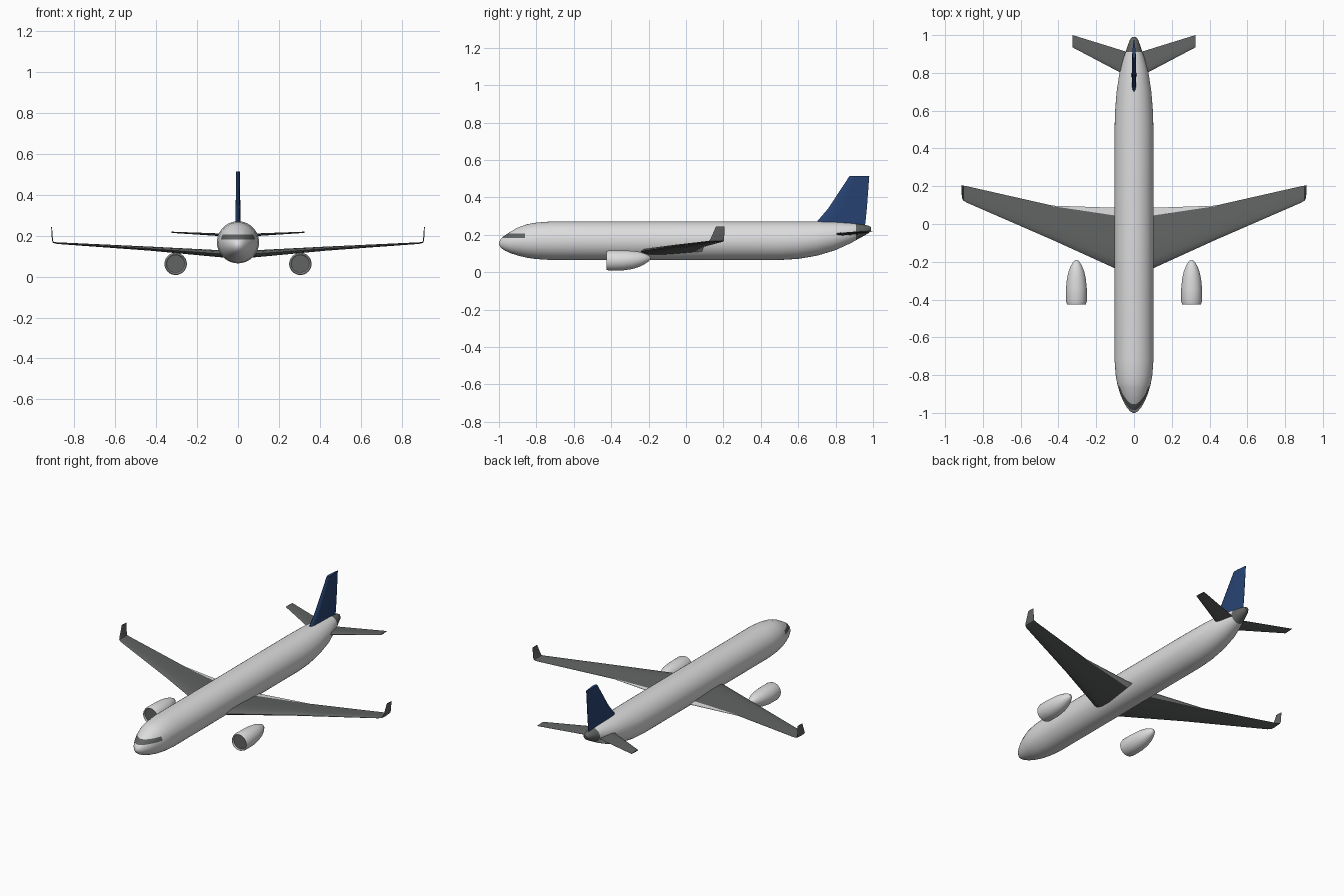
import bpy, bmesh
from math import sin, cos, pi, radians
from mathutils import Vector

old = bpy.data.objects.get("Cube")
if old:
    bpy.data.objects.remove(old)


def material(name, rgb):
    m = bpy.data.materials.new(name)
    m.use_nodes = True
    m.diffuse_color = (*rgb, 1)
    m.node_tree.nodes["Principled BSDF"].inputs["Base Color"].default_value = (*rgb, 1)
    return m


WHITE = material("white paint", (0.72, 0.72, 0.73))
GREY = material("dark grey", (0.12, 0.125, 0.125))
BLUE = material("navy blue", (0.02, 0.055, 0.17))


def loft(name, rings, mats, rule=None, cuts=(), mirror=False, angle=40):
    """Skin closed rings, cap the ends, cut along planes and colour by rule."""
    bm = bmesh.new()
    loops = [[bm.verts.new(p) for p in ring] for ring in rings]
    n = len(loops[0])
    for a, b in zip(loops, loops[1:]):
        for i in range(n):
            j = (i + 1) % n
            bm.faces.new((a[i], a[j], b[j], b[i]))
    bm.faces.new(loops[0])
    bm.faces.new(loops[-1])
    for co, no in cuts:
        bmesh.ops.bisect_plane(bm, geom=bm.verts[:] + bm.edges[:] + bm.faces[:],
                               plane_co=co, plane_no=no, dist=1e-5)
    bmesh.ops.recalc_face_normals(bm, faces=bm.faces[:])
    if rule:
        for f in bm.faces:
            f.material_index = rule(f.calc_center_median())
    mesh = bpy.data.meshes.new(name)
    bm.to_mesh(mesh)
    bm.free()
    for m in mats:
        mesh.materials.append(m)
    ob = bpy.data.objects.new(name, mesh)
    bpy.context.collection.objects.link(ob)
    if mirror:
        ob.modifiers.new("Mirror", "MIRROR").use_mirror_merge = False
    bpy.ops.object.select_all(action="DESELECT")
    ob.select_set(True)
    bpy.context.view_layer.objects.active = ob
    bpy.ops.object.shade_smooth_by_angle(angle=radians(angle))
    return ob


def oval(x, y, half_width, bottom, top, n=40):
    mid, half = (top + bottom) / 2, (top - bottom) / 2
    return [(x + half_width * cos(2 * pi * i / n), y, mid + half * sin(2 * pi * i / n))
            for i in range(n)]


def foil(x, z, lead, trail, thick, lean=0):
    """Aerofoil section; lean tips it from a flat wing (0) to a fin (90)."""
    a = radians(lean)
    shape = [(0, 0), (0.04, 0.3), (0.15, 0.48), (0.35, 0.5), (0.65, 0.3), (1, 0.04)]
    outline = shape + [(u, -v) for u, v in reversed(shape[1:])]
    return [(x - v * thick * sin(a), lead + u * (trail - lead), z + v * thick * cos(a))
            for u, v in outline]


# Fuselage: y, half width, bottom, top
body = [(-1.0, 0.006, 0.148, 0.16), (-0.99, 0.022, 0.13, 0.178), (-0.97, 0.039, 0.116, 0.196),
        (-0.94, 0.056, 0.102, 0.215), (-0.9, 0.073, 0.089, 0.238), (-0.85, 0.088, 0.077, 0.256),
        (-0.8, 0.097, 0.07, 0.265), (-0.72, 0.103, 0.065, 0.271), (0.5, 0.103, 0.065, 0.271),
        (0.6, 0.1, 0.071, 0.271), (0.7, 0.092, 0.088, 0.271), (0.8, 0.077, 0.118, 0.268),
        (0.88, 0.055, 0.155, 0.262), (0.94, 0.035, 0.188, 0.255), (0.975, 0.022, 0.208, 0.249),
        (0.99, 0.01, 0.222, 0.24)]


def body_colour(c):
    windscreen = c.y < -0.86 and 0.182 < c.z < 0.206
    return int(windscreen or c.y > 0.91)


loft("fuselage", [oval(0, *r) for r in body], [WHITE, GREY], body_colour,
     cuts=[((0, -0.86, 0), (0, 1, 0)), ((0, 0.91, 0), (0, 1, 0)),
           ((0, 0, 0.182), (0, 0, 1)), ((0, 0, 0.206), (0, 0, 1))])

# Wings with upturned tips and pale inner flaps
flap_start, flap_end = Vector((0.1, 0.045, 0)), Vector((0.45, 0.097, 0))
flap_normal = (flap_end - flap_start).cross(Vector((0, 0, -1)))


def wing_colour(c):
    behind = (c - flap_start).dot(flap_normal) * (1 if flap_normal.y > 0 else -1) > 0
    return 0 if behind and c.x < 0.44 else 1


wing = [foil(0.03, 0.108, -0.265, 0.085, 0.036), foil(0.1, 0.113, -0.235, 0.086, 0.034),
        foil(0.43, 0.137, -0.085, 0.097, 0.02), foil(0.885, 0.164, 0.113, 0.2, 0.008),
        foil(0.904, 0.168, 0.124, 0.203, 0.006, 45), foil(0.908, 0.18, 0.132, 0.204, 0.005, 85),
        foil(0.912, 0.243, 0.16, 0.206, 0.004, 88)]
loft("wings", wing, [WHITE, GREY], wing_colour, cuts=[(flap_start, flap_normal)], mirror=True)

# Tailplane
loft("tailplane", [foil(0.0, 0.2, 0.765, 0.895, 0.016), foil(0.05, 0.203, 0.79, 0.915, 0.014),
                   foil(0.325, 0.217, 0.935, 1.0, 0.006)], [GREY], mirror=True)

# Tail fin
loft("tail_fin", [foil(0, 0.24, 0.67, 0.955, 0.024, 90), foil(0, 0.27, 0.7, 0.96, 0.024, 90),
                  foil(0, 0.34, 0.76, 0.967, 0.023, 90), foil(0, 0.515, 0.875, 0.98, 0.018, 90)],
     [BLUE])

# Engines: the first rings form a recessed dark intake
pod = [(-0.415, 0.044, 0.019, 0.106), (-0.424, 0.047, 0.016, 0.109), (-0.425, 0.05, 0.013, 0.112),
       (-0.41, 0.055, 0.008, 0.117), (-0.34, 0.055, 0.009, 0.116), (-0.29, 0.05, 0.016, 0.114),
       (-0.25, 0.041, 0.028, 0.109), (-0.22, 0.029, 0.044, 0.1), (-0.2, 0.016, 0.057, 0.09),
       (-0.19, 0.005, 0.069, 0.079)]
loft("engines", [oval(0.305, *r, n=32) for r in pod], [WHITE, GREY],
     lambda c: int(c.y < -0.414 and abs(c.x - 0.305) < 0.001 and abs(c.z - 0.0625) < 0.001),
     mirror=True)
